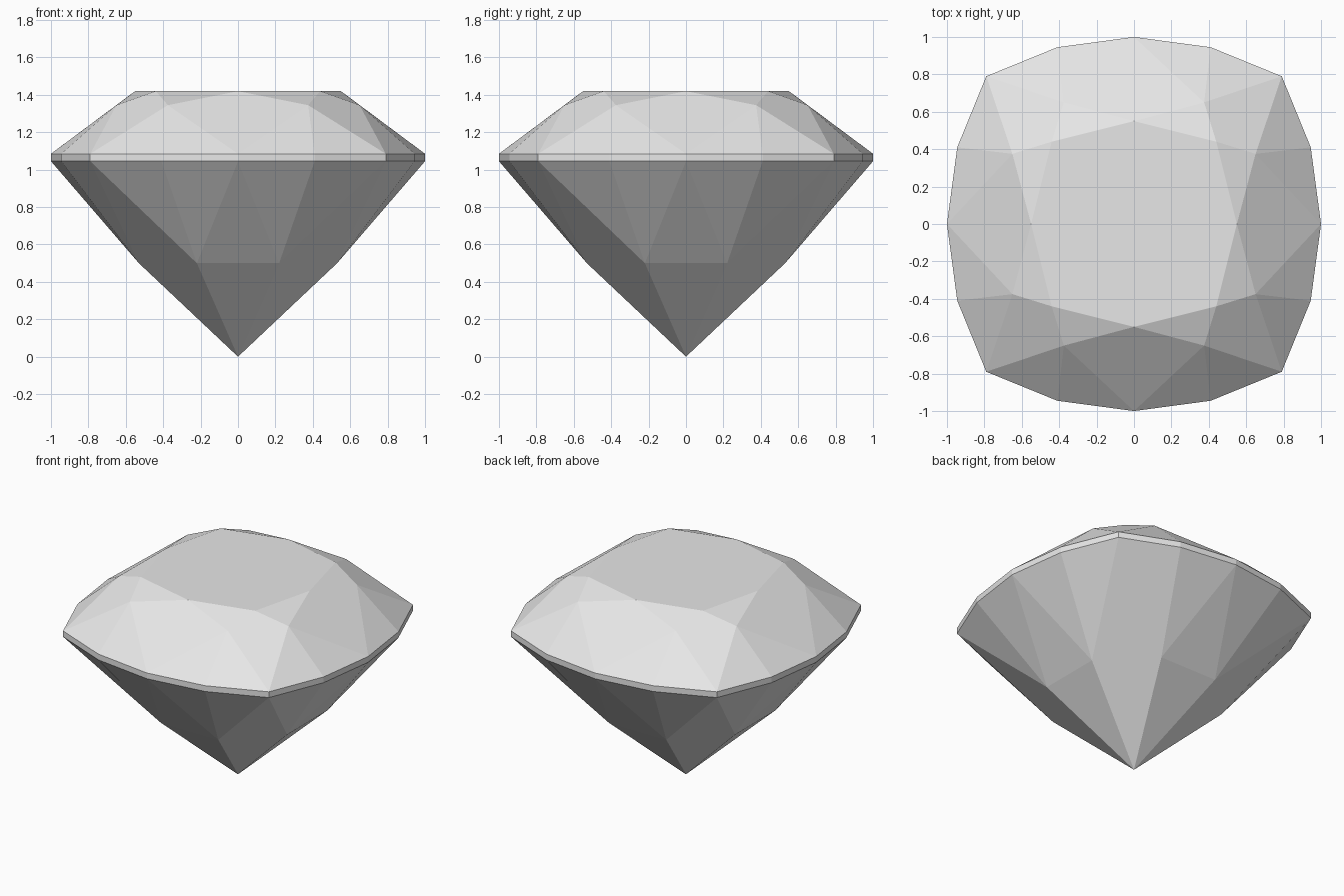
import bpy
import bmesh
from mathutils import Matrix

cube = bpy.data.objects.get("Cube")
if cube:
    bpy.data.objects.remove(cube, do_unlink=True)

mat = bpy.data.materials.new("pale_grey")
mat.use_nodes = True
colour = (0.8, 0.8, 0.8, 1)
mat.diffuse_color = colour
mat.node_tree.nodes["Principled BSDF"].inputs["Base Color"].default_value = colour


def ring(bm, points, z):
    """Repeat the points of one quarter around the vertical axis."""
    verts = []
    for quarter in range(4):
        turn = Matrix.Rotation(quarter * 1.5707963, 3, "Z")
        verts += [bm.verts.new(turn @ Matrix.Translation((x, y, z)).translation) for x, y in points]
    return verts


bm = bmesh.new()
outline = [(1, 0), (0.945, 0.41), (0.79, 0.79), (0.41, 0.945)]
table = ring(bm, [(0.55, 0), (0.44, 0.44)], 1.42)
crown = ring(bm, [(0.65, 0.375), (0.375, 0.65)], 1.345)
upper = ring(bm, outline, 1.085)
lower = ring(bm, outline, 1.045)
hips = ring(bm, [(0.53, 0.22), (0.22, 0.53)], 0.5)
culet = bm.verts.new((0, 0, 0))


def face(*verts):
    bm.faces.new(verts)


# Flat table and narrow girdle band
face(*table)
for i in range(16):
    face(lower[i], lower[(i + 1) % 16], upper[(i + 1) % 16], upper[i])

for i in range(8):
    n, g = (i + 1) % 8, 2 * i
    after = (g + 2) % 16
    # Crown: star facet, kite facet and two girdle facets
    face(table[i], crown[i], table[n])
    face(table[i], crown[i - 1], upper[g], crown[i])
    face(crown[i], upper[g], upper[g + 1])
    face(crown[i], upper[g + 1], upper[after])
    # Pavilion: girdle facets beside each hip point
    face(hips[i], lower[g + 1], lower[g])
    face(hips[i], lower[after], lower[g + 1])
    if i % 2:
        # Side: main facet broken at the hip
        face(hips[i], hips[n], lower[after])
        face(culet, hips[n], hips[i])
    else:
        # Corner: one long kite down to the point
        face(culet, hips[n], lower[after], hips[i])

bmesh.ops.recalc_face_normals(bm, faces=bm.faces)
mesh = bpy.data.meshes.new("cut_gem")
bm.to_mesh(mesh)
bm.free()
mesh.materials.append(mat)
gem = bpy.data.objects.new("cut_gem", mesh)
bpy.context.collection.objects.link(gem)
